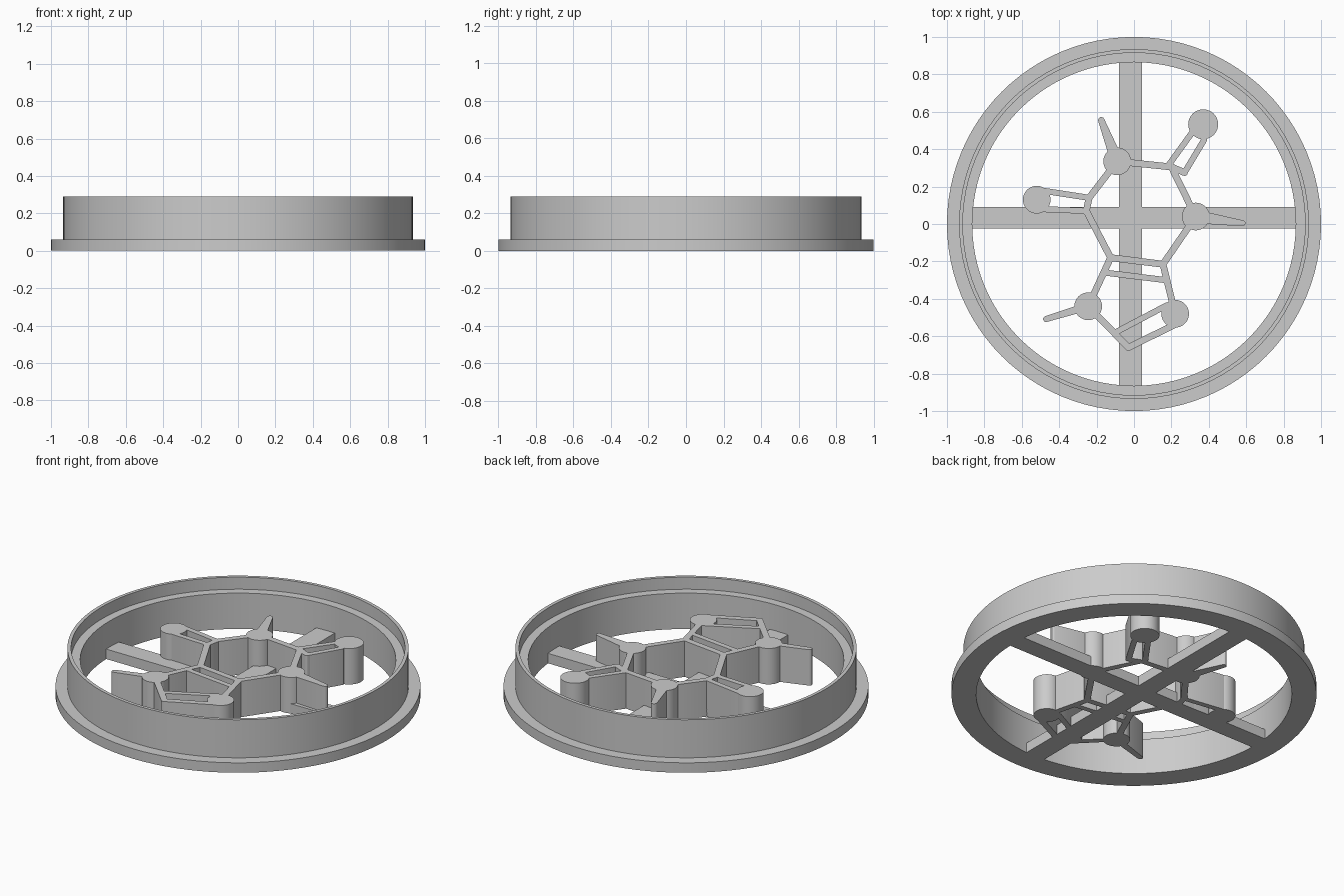
import bpy
import bmesh
from math import sin, cos, pi, atan2, radians
from mathutils import Vector

if "Cube" in bpy.data.objects:
    bpy.data.objects.remove(bpy.data.objects["Cube"], do_unlink=True)

BASE_H, PLATE_H, RIM_H = 0.06, 0.217, 0.29

grey = bpy.data.materials.new("plain grey")
grey.use_nodes = True
colour = (0.6, 0.6, 0.6, 1)
grey.diffuse_color = colour
grey.node_tree.nodes["Principled BSDF"].inputs["Base Color"].default_value = colour


def finish(name, bm):
    """Turn a bmesh into a named, shaded object."""
    bmesh.ops.recalc_face_normals(bm, faces=bm.faces)
    mesh = bpy.data.meshes.new(name)
    bm.to_mesh(mesh)
    bm.free()
    mesh.materials.append(grey)
    obj = bpy.data.objects.new(name, mesh)
    bpy.context.collection.objects.link(obj)
    bpy.ops.object.select_all(action="DESELECT")
    obj.select_set(True)
    bpy.context.view_layer.objects.active = obj
    bpy.ops.object.shade_smooth_by_angle(angle=radians(30))
    return obj


def prism(name, outline, height):
    """Extrude a flat outline up from the ground."""
    bm = bmesh.new()
    face = bm.faces.new([bm.verts.new((x, y, 0)) for x, y in outline])
    top = bmesh.ops.extrude_face_region(bm, geom=[face])["geom"]
    verts = [v for v in top if isinstance(v, bmesh.types.BMVert)]
    bmesh.ops.translate(bm, verts=verts, vec=(0, 0, height))
    return finish(name, bm)


def arc(centre, radius, start, sweep, steps):
    return [(centre[0] + radius * cos(start + sweep * i / steps),
             centre[1] + radius * sin(start + sweep * i / steps)) for i in range(steps + 1)]


def disc(name, centre, radius):
    prism(name, arc(centre, radius, 0, 2 * pi, 32)[:-1], PLATE_H)


def bar(name, a, b, ra=0.018, rb=None):
    """Round-ended bar from a to b, optionally tapered."""
    a, b = Vector(a), Vector(b)
    ang = atan2(b.y - a.y, b.x - a.x)
    outline = arc(b, rb or ra, ang - pi / 2, pi, 6) + arc(a, ra, ang + pi / 2, pi, 6)
    prism(name, outline, PLATE_H)


# Outer ring: wide foot, tall thin cutting edge, inner ledge
profile = [(0.865, 0), (1, 0), (1, BASE_H), (0.935, BASE_H), (0.935, RIM_H),
           (0.915, RIM_H), (0.915, PLATE_H), (0.865, PLATE_H)]
bm = bmesh.new()
SEG = 96
rings = [[bm.verts.new((r * cos(2 * pi * i / SEG), r * sin(2 * pi * i / SEG), z))
          for r, z in profile] for i in range(SEG)]
for i in range(SEG):
    p, q = rings[i], rings[(i + 1) % SEG]
    for k in range(len(profile)):
        n = (k + 1) % len(profile)
        bm.faces.new((p[k], q[k], q[n], p[n]))
finish("outer_ring", bm)

# Cross-shaped support, one solid outline
x0, x1, y0, y1, e = -0.08, 0.043, -0.025, 0.09, 0.88
prism("cross_support", [(x0, -e), (x1, -e), (x1, y0), (e, y0), (e, y1), (x1, y1),
                        (x1, e), (x0, e), (x0, y1), (-e, y1), (-e, y0), (x0, y0)], BASE_H)

# Round nodes of the stamp
top, right, left = (-0.09, 0.335), (0.33, 0.04), (-0.245, -0.44)
low_right, upper_end, left_end = (0.22, -0.48), (0.37, 0.533), (-0.52, 0.13)
for label, centre in (("top", top), ("right", right), ("lower_left", left),
                      ("lower_right", low_right), ("left_end", left_end)):
    disc(label + "_node", centre, 0.074)
disc("upper_end_node", upper_end, 0.08)

# Corners joined by bars
upper, upper_b = (0.2, 0.305), (0.27, 0.275)
side_a, side_b = (-0.24, 0.14), (-0.255, 0.07)
mid_l, mid_r, apex = (-0.125, -0.18), (0.155, -0.215), (-0.03, -0.66)
inner_l, inner_r, slot = (-0.155, -0.26), (0.17, -0.3), (-0.1, -0.58)

# Six-sided and five-sided loops
loops = [(top, upper), (upper, upper_b), (upper, right), (right, mid_r), (mid_r, mid_l),
         (mid_l, side_b), (side_b, side_a), (side_a, top), (mid_l, left),
         (left, apex), (apex, (0.235, -0.53)), (low_right, mid_r)]
for i, (a, b) in enumerate(loops):
    bar(f"loop_bar_{i + 1}", a, b)

# Second strips of the doubled bars
doubles = [(inner_l, inner_r), (slot, (0.175, -0.435)),
           ((0.185, 0.315), (0.315, 0.495)), (upper_b, (0.375, 0.45)),
           (side_a, (-0.5, 0.18)), (side_b, (-0.5, 0.08))]
for i, (a, b) in enumerate(doubles):
    bar(f"double_bar_{i + 1}", a, b, 0.016)

# Tapered free arms
bar("top_arm", top, (-0.175, 0.555), 0.034, 0.017)
bar("right_arm", right, (0.58, 0.004), 0.036, 0.016)
bar("left_arm", left, (-0.47, -0.508), 0.022, 0.016)
